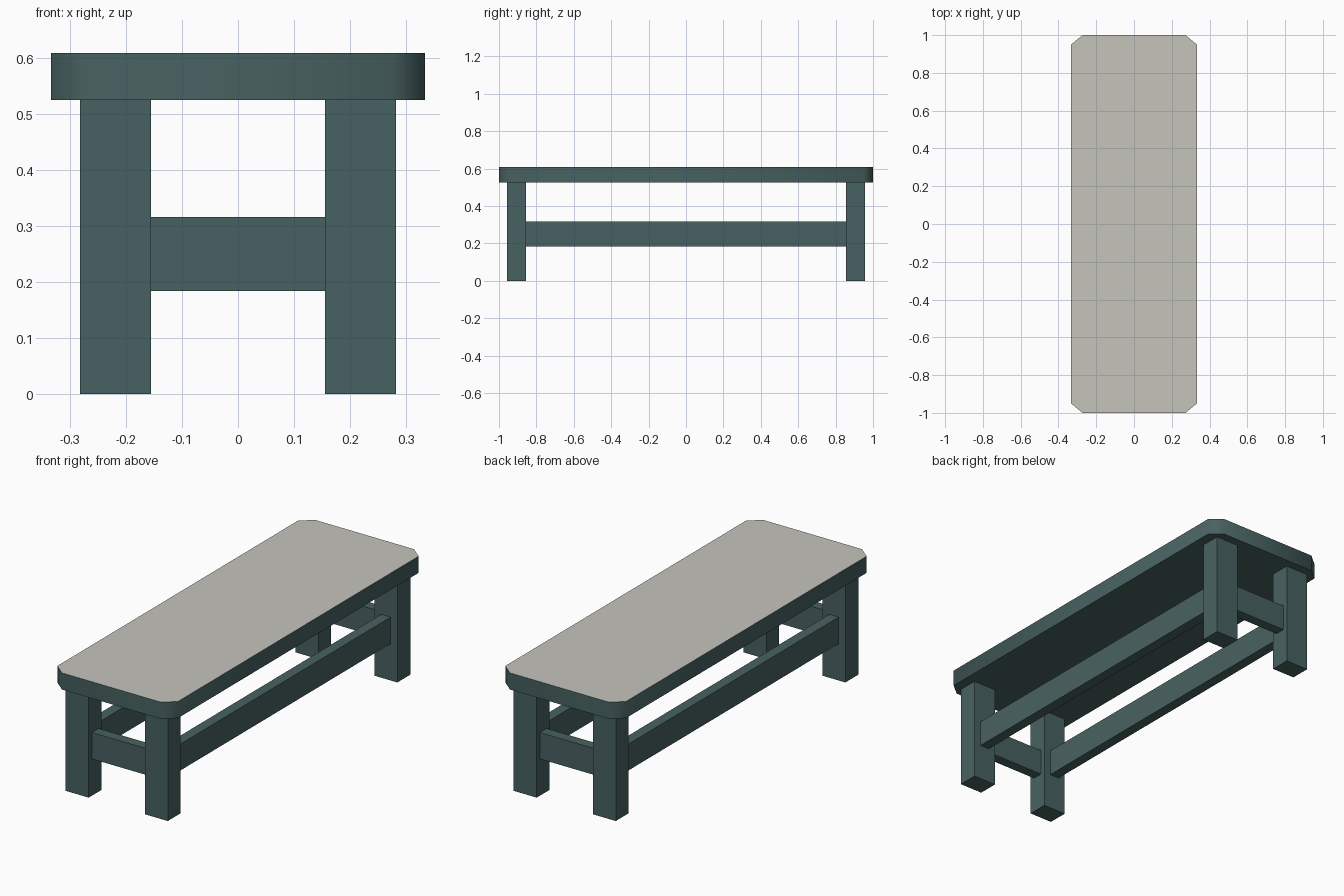
import bpy, bmesh, math

cube = bpy.data.objects.get("Cube")
if cube:
    bpy.data.objects.remove(cube)


def material(name, rgb):
    mat = bpy.data.materials.new(name)
    mat.use_nodes = True
    mat.diffuse_color = (*rgb, 1)
    mat.node_tree.nodes["Principled BSDF"].inputs["Base Color"].default_value = (*rgb, 1)
    return mat


GREEN = material("dark_green_paint", (0.064, 0.121, 0.119))
CREAM = material("pale_grey_top", (0.56, 0.55, 0.50))


def add_object(name, bm, *mats):
    bmesh.ops.recalc_face_normals(bm, faces=bm.faces)
    mesh = bpy.data.meshes.new(name)
    bm.to_mesh(mesh)
    bm.free()
    for mat in mats:
        mesh.materials.append(mat)
    obj = bpy.data.objects.new(name, mesh)
    bpy.context.collection.objects.link(obj)
    return obj


def box(name, low, high):
    bm = bmesh.new()
    bmesh.ops.create_cube(bm, size=1)
    for v in bm.verts:
        for i in range(3):
            v.co[i] = low[i] if v.co[i] < 0 else high[i]
    return add_object(name, bm, GREEN)


# Main sizes
SEAT_X, SEAT_Y, SEAT_LOW, SEAT_TOP = 0.333, 1.0, 0.525, 0.608
CUT_X, CUT_Y = 0.06, 0.05
LEG_X, LEG_Y = (0.155, 0.282), (0.855, 0.957)
RAIL_LOW, RAIL_TOP, RAIL_HALF = 0.184, 0.316, 0.026
mid_x, mid_y = sum(LEG_X) / 2, sum(LEG_Y) / 2

# Seat: slab with clipped corners and a pale upper face
outline = []
for sx, sy in ((1, 1), (-1, 1), (-1, -1), (1, -1)):
    pair = [(sx * SEAT_X, sy * (SEAT_Y - CUT_Y)), (sx * (SEAT_X - CUT_X), sy * SEAT_Y)]
    outline += pair if sx == sy else pair[::-1]
bm = bmesh.new()
base = bm.faces.new([bm.verts.new((x, y, SEAT_LOW)) for x, y in outline])
ext = bmesh.ops.extrude_face_region(bm, geom=[base], use_keep_orig=True)
for v in ext["geom"]:
    if isinstance(v, bmesh.types.BMVert):
        v.co.z = SEAT_TOP
bm.normal_update()
for f in bm.faces:
    f.material_index = int(min(v.co.z for v in f.verts) > SEAT_TOP - 0.01)
seat = add_object("seat", bm, GREEN, CREAM)
bpy.ops.object.select_all(action="DESELECT")
seat.select_set(True)
bpy.context.view_layer.objects.active = seat
bpy.ops.object.shade_smooth_by_angle(angle=math.radians(60))

# Legs
for sx, side in ((1, "left"), (-1, "right")):
    for sy, end in ((-1, "front"), (1, "back")):
        xs = sorted(sx * x for x in LEG_X)
        ys = sorted(sy * y for y in LEG_Y)
        box(f"{end}_{side}_leg", (xs[0], ys[0], 0), (xs[1], ys[1], SEAT_LOW))

# Long side rails, centred on the legs
for sx, side in ((1, "left"), (-1, "right")):
    x = sx * mid_x
    box(f"{side}_rail", (x - RAIL_HALF, -LEG_Y[0], RAIL_LOW), (x + RAIL_HALF, LEG_Y[0], RAIL_TOP))

# Short end rails
for sy, end in ((-1, "front"), (1, "back")):
    y = sy * mid_y
    box(f"{end}_rail", (-LEG_X[0], y - RAIL_HALF, RAIL_LOW), (LEG_X[0], y + RAIL_HALF, RAIL_TOP))
